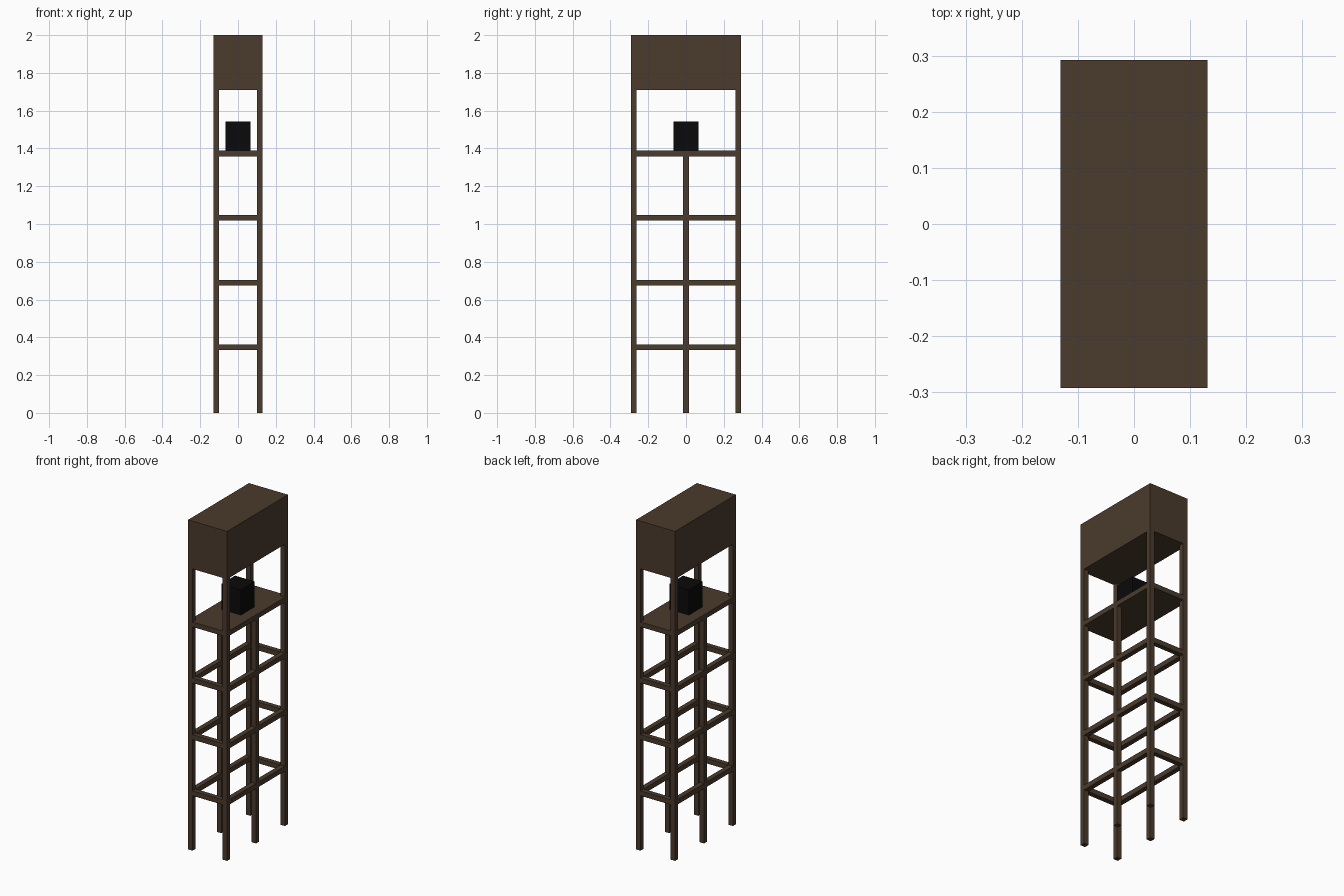
import bpy
import bmesh
from mathutils import Matrix

cube = bpy.data.objects.get("Cube")
if cube:
    bpy.data.objects.remove(cube, do_unlink=True)


def material(name, color):
    mat = bpy.data.materials.new(name)
    mat.use_nodes = True
    mat.diffuse_color = color
    bsdf = next(n for n in mat.node_tree.nodes if n.type == 'BSDF_PRINCIPLED')
    bsdf.inputs["Base Color"].default_value = color
    return mat


wood = material("dark brown wood", (0.07, 0.043, 0.026, 1))
black = material("black", (0.003, 0.003, 0.003, 1))


def box(name, low, high, mat):
    """Axis-aligned block between two opposite corners."""
    size = [b - a for a, b in zip(low, high)]
    centre = [(a + b) / 2 for a, b in zip(low, high)]
    bm = bmesh.new()
    bmesh.ops.create_cube(bm, size=1, matrix=Matrix.Diagonal((*size, 1)))
    mesh = bpy.data.meshes.new(name)
    bm.to_mesh(mesh)
    bm.free()
    mesh.materials.append(mat)
    obj = bpy.data.objects.new(name, mesh)
    obj.location = centre
    bpy.context.collection.objects.link(obj)
    return obj


HX, HY = 0.131, 0.292      # half width and half depth
T = 0.03                   # timber thickness
DECK, ROOF = 1.388, 1.71   # deck top and roof underside

# Roof block, deck and the dark crate standing on it
box("roof_block", (-HX, -HY, ROOF), (HX, HY, 2), wood)
box("deck", (-HX, -HY, DECK - T), (HX, HY, DECK), wood)
box("crate", (-0.066, -0.066, DECK), (0.066, 0.066, 1.542), black)

# Corner posts reach the roof, middle posts stop under the deck
for side, sx in (("right", -1), ("left", 1)):
    cx = sx * (HX - T / 2)
    for place, sy, top in (("front", -1, ROOF), ("middle", 0, DECK - T), ("back", 1, ROOF)):
        cy = sy * (HY - T / 2)
        box(f"{place}_{side}_post", (cx - T / 2, cy - T / 2, 0),
            (cx + T / 2, cy + T / 2, top), wood)

# Three rings of rails between the posts
for level, z in (("lower", 0.333), ("middle", 0.674), ("upper", 1.018)):
    for side, sx in (("right", -1), ("left", 1)):
        cx = sx * (HX - T / 2)
        for half, sy in (("front", -1), ("back", 1)):
            y0, y1 = sorted((sy * T / 2, sy * (HY - T)))
            box(f"{level}_{side}_{half}_rail", (cx - T / 2, y0, z),
                (cx + T / 2, y1, z + T), wood)
    for end, sy in (("front", -1), ("back", 1)):
        cy = sy * (HY - T / 2)
        box(f"{level}_{end}_rail", (-HX + T, cy - T / 2, z),
            (HX - T, cy + T / 2, z + T), wood)
